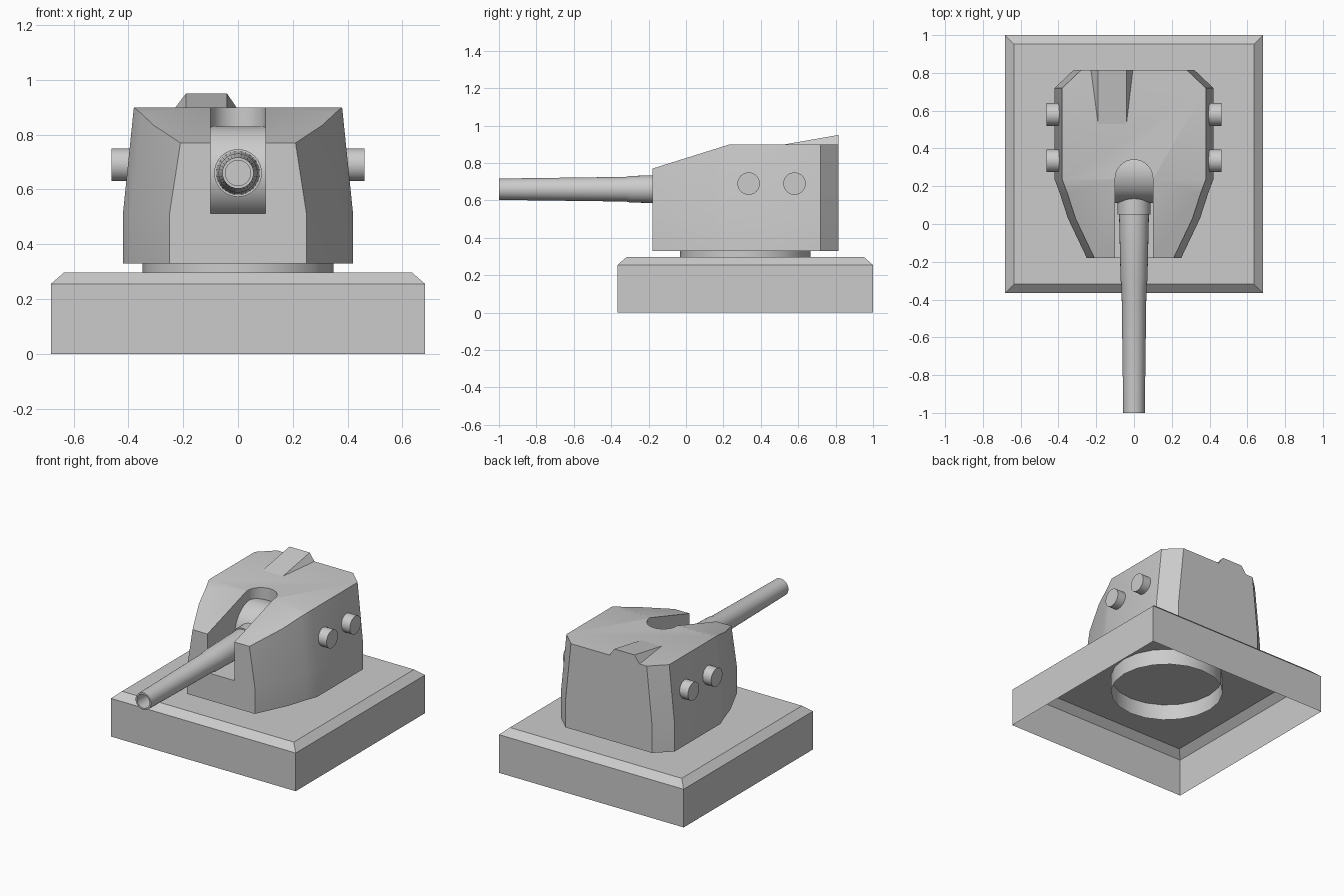
import bpy, bmesh, math
from mathutils import Matrix, Vector

cube = bpy.data.objects.get("Cube")
if cube:
    bpy.data.objects.remove(cube, do_unlink=True)

grey = bpy.data.materials.new("plain_grey")
grey.use_nodes = True
grey.diffuse_color = (0.6, 0.6, 0.6, 1)
grey.node_tree.nodes["Principled BSDF"].inputs["Base Color"].default_value = (0.6, 0.6, 0.6, 1)

CENTRE_Y = 0.317
GUN_Z = 0.66


def finish(name, bm, smooth=True):
    bmesh.ops.recalc_face_normals(bm, faces=bm.faces)
    mesh = bpy.data.meshes.new(name)
    bm.to_mesh(mesh)
    bm.free()
    mesh.materials.append(grey)
    ob = bpy.data.objects.new(name, mesh)
    bpy.context.collection.objects.link(ob)
    if smooth:
        smooth_object(ob)
    return ob


def smooth_object(ob):
    bpy.ops.object.select_all(action="DESELECT")
    ob.select_set(True)
    bpy.context.view_layer.objects.active = ob
    bpy.ops.object.shade_smooth_by_angle(angle=math.radians(30))


def loft(name, rings, bottom=True, top=True, smooth=True):
    """Skin a stack of closed rings."""
    bm = bmesh.new()
    loops = [[bm.verts.new(p) for p in ring] for ring in rings]
    for a, b in zip(loops, loops[1:]):
        for i in range(len(a)):
            j = (i + 1) % len(a)
            bm.faces.new((a[i], a[j], b[j], b[i]))
    if bottom:
        bm.faces.new(loops[0][::-1])
    if top:
        bm.faces.new(loops[-1])
    return finish(name, bm, smooth)


def cylinder(name, radius, depth, centre, axis, sides=32, caps=True):
    bm = bmesh.new()
    turn = Vector((0, 0, 1)).rotation_difference(Vector(axis)).to_matrix().to_4x4()
    bmesh.ops.create_cone(bm, cap_ends=caps, segments=sides, radius1=radius, radius2=radius,
                          depth=depth, matrix=Matrix.Translation(centre) @ turn)
    return finish(name, bm)


# Square plinth with a bevelled rim, open underneath
def square(half, z):
    return [(sx * half, CENTRE_Y + sy * half, z) for sx, sy in ((-1, -1), (1, -1), (1, 1), (-1, 1))]


loft("plinth", [square(0.683, 0), square(0.683, 0.255), square(0.635, 0.297)],
     bottom=False, smooth=False)

# Bearing ring, an open tube through the plinth deck
cylinder("bearing_ring", 0.348, 0.14, (0, CENTRE_Y, 0.26), (0, 0, 1), sides=20, caps=False)

# Gun house: half plan mirrored, upper walls lean inwards
half_plan = [(0.25, -0.18), (0.35, 0.03), (0.392, 0.16), (0.42, 0.235), (0.42, 0.72), (0.32, 0.815)]
plan = half_plan + [(-x, y) for x, y in reversed(half_plan)]


def roof_z(y):
    return min(0.9, 0.77 + (y + 0.18) / 0.415 * 0.13)


def wall(x, lean):
    return x - math.copysign(lean, x)


bm = bmesh.new()
levels = [[bm.verts.new((x, y, 0.33)) for x, y in plan],
          [bm.verts.new((x, y, 0.51)) for x, y in plan],
          [bm.verts.new((wall(x, 0.04), y, roof_z(y))) for x, y in plan]]
n = len(plan)
for a, b in zip(levels, levels[1:]):
    for i in range(n):
        j = (i + 1) % n
        bm.faces.new((a[i], a[j], b[j], b[i]))
bm.faces.new(levels[0][::-1])
roof = levels[2]
bm.faces.new(roof[:4] + roof[-4:])       # sloping front roof
bm.faces.new(roof[3:-3])                 # flat rear roof
house = finish("gun_house", bm, smooth=False)

# Gun slot with a rounded rear end, cut from the house
arc = [(0.1 * math.cos(t), 0.24 + 0.1 * math.sin(t)) for t in (math.pi * k / 16 for k in range(17))]
slot_plan = [(-0.1, -0.4), (0.1, -0.4)] + arc
cutter = loft("slot_cutter", [[(x, y, z) for x, y in slot_plan] for z in (0.512, 1.2)], smooth=False)
cutter.hide_render = True
cut = house.modifiers.new("gun_slot", "BOOLEAN")
cut.operation = "DIFFERENCE"
cut.solver = "EXACT"
cut.object = cutter
bpy.ops.object.select_all(action="DESELECT")
house.select_set(True)
bpy.context.view_layer.objects.active = house
bpy.ops.object.modifier_apply(modifier=cut.name)
bpy.data.objects.remove(cutter, do_unlink=True)
smooth_object(house)

# Rounded gun mantlet inside the slot
cylinder("mantlet", 0.17, 0.2, (0, 0.28, GUN_Z), (1, 0, 0), sides=48)

# Barrel: one turned profile of (y, radius) from bore to breech collar
profile = [(-0.6, 0.046), (-1, 0.046), (-1, 0.057), (-0.32, 0.066), (-0.3, 0.071),
           (0.05, 0.079), (0.05, 0.087), (0.2, 0.087)]
angles = [math.tau * k / 32 for k in range(32)]
loft("barrel", [[(r * math.cos(t), y, GUN_Z + r * math.sin(t)) for t in angles] for y, r in profile])

# Wedge-shaped sight hood at the rear of the roof
bm = bmesh.new()
f1, f2, t1, t2, b1, b2 = [bm.verts.new(p) for p in (
    (-0.19, 0.53, 0.9), (-0.04, 0.53, 0.9), (-0.19, 0.815, 0.95),
    (-0.04, 0.815, 0.95), (-0.228, 0.815, 0.9), (-0.006, 0.815, 0.9))]
for face in ((f1, f2, t2, t1), (f1, t1, b1), (f2, b2, t2), (b1, t1, t2, b2), (f1, b1, b2, f2)):
    bm.faces.new(face)
finish("sight_hood", bm, smooth=False)

# Two round side ports on each flank
for side, sx in (("left", 1), ("right", -1)):
    for place, y in (("front", 0.335), ("rear", 0.58)):
        cylinder(f"{side}_{place}_port", 0.06, 0.1, (sx * 0.412, y, 0.69), (1, 0, 0))
